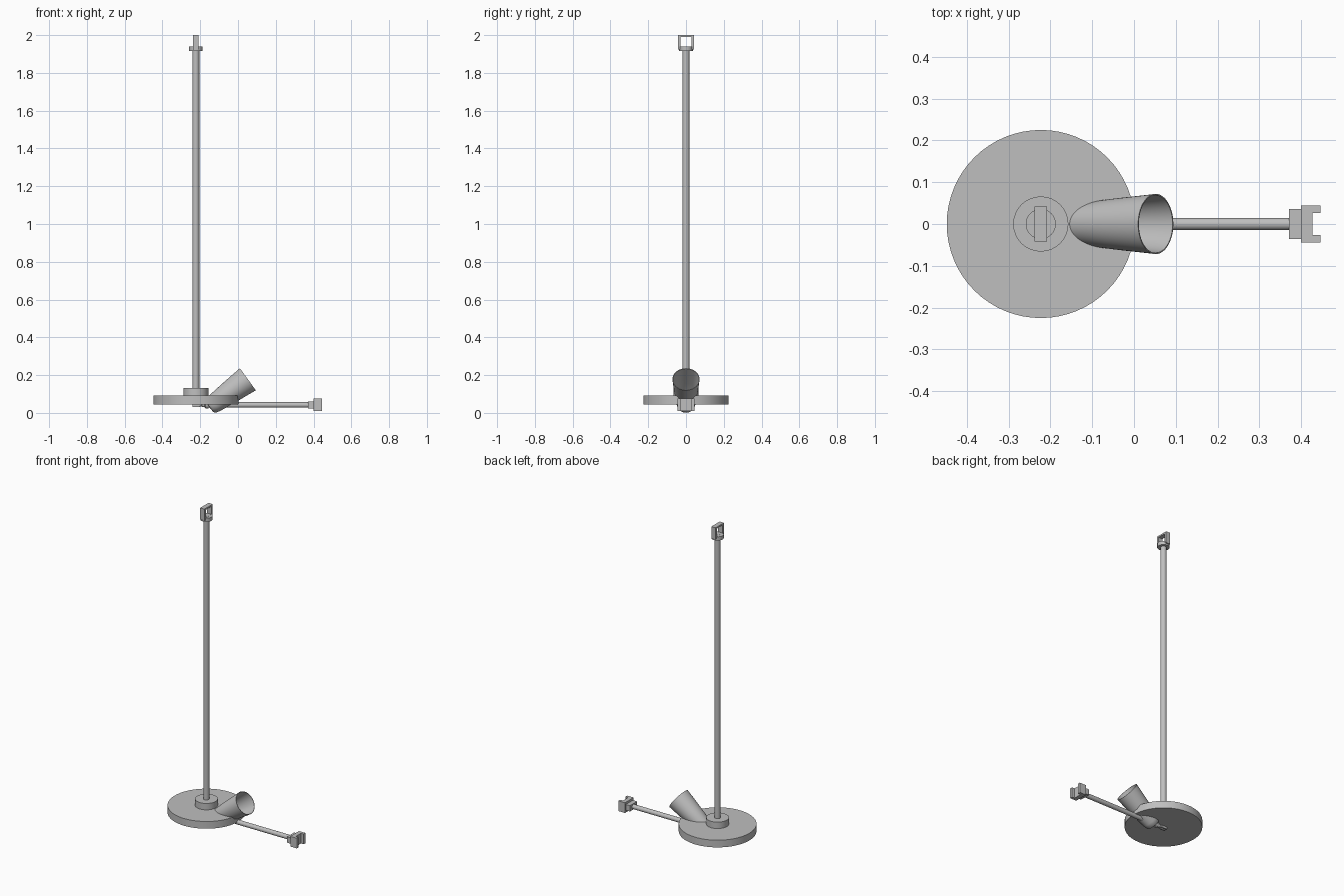
import bpy, bmesh, math
from mathutils import Matrix, Vector

if "Cube" in bpy.data.objects:
    bpy.data.objects.remove(bpy.data.objects["Cube"])

metal = bpy.data.materials.new("grey metal")
metal.diffuse_color = (0.52, 0.52, 0.52, 1)
metal.use_nodes = True
metal.node_tree.nodes["Principled BSDF"].inputs["Base Color"].default_value = metal.diffuse_color


def add_mesh(name, bm, smooth=False):
    bmesh.ops.recalc_face_normals(bm, faces=bm.faces)
    me = bpy.data.meshes.new(name)
    bm.to_mesh(me)
    bm.free()
    me.materials.append(metal)
    ob = bpy.data.objects.new(name, me)
    bpy.context.collection.objects.link(ob)
    if smooth:
        bpy.ops.object.select_all(action='DESELECT')
        ob.select_set(True)
        bpy.context.view_layer.objects.active = ob
        bpy.ops.object.shade_smooth_by_angle(angle=math.radians(35))
    return ob


def lathe(name, profile, origin, axis=(0, 0, 1), n=48):
    """Spin (radius, height) points about an axis through origin."""
    bm = bmesh.new()
    vs = [bm.verts.new((r, 0, h)) for r, h in profile]
    edges = [bm.edges.new(p) for p in zip(vs, vs[1:])]
    bmesh.ops.spin(bm, geom=vs + edges, cent=(0, 0, 0), axis=(0, 0, 1),
                   angle=math.tau, steps=n)
    bmesh.ops.remove_doubles(bm, verts=bm.verts, dist=1e-5)
    rot = Vector((0, 0, 1)).rotation_difference(Vector(axis)).to_matrix().to_4x4()
    bmesh.ops.transform(bm, matrix=Matrix.Translation(origin) @ rot, verts=bm.verts)
    return add_mesh(name, bm, True)


def rod(name, r, length, origin, axis=(0, 0, 1), n=32):
    return lathe(name, [(0, 0), (r, 0), (r, length), (0, length)], origin, axis, n)


def boxes(name, bounds):
    """One object from boxes given as (x0, x1, y0, y1, z0, z1)."""
    bm = bmesh.new()
    for x0, x1, y0, y1, z0, z1 in bounds:
        m = Matrix.Translation(((x0 + x1) / 2, (y0 + y1) / 2, (z0 + z1) / 2))
        bmesh.ops.create_cube(bm, size=1, matrix=m @ Matrix.Diagonal((x1 - x0, y1 - y0, z1 - z0, 1)))
    return add_mesh(name, bm)


PX = -0.223   # pole position
AZ = 0.042    # arm height

# Base, hub and pole
rod("base", 0.225, 0.046, (PX, 0, 0.045), n=64)
rod("hub", 0.066, 0.041, (PX, 0, 0.091))
rod("pole", 0.018, 1.785, (PX, 0, 0.13))

# Collar and open square loop at the top of the pole
rod("pole_collar", 0.036, 0.024, (PX, 0, 1.915))
X0, X1 = PX - 0.015, PX + 0.015
boxes("pole_loop", [(X0, X1, -0.042, -0.028, 1.925, 2.0),
                    (X0, X1, 0.028, 0.042, 1.925, 2.0),
                    (X0, X1, -0.028, 0.028, 1.99, 2.0),
                    (X0, X1, -0.028, 0.028, 1.925, 1.94)])

# Horizontal arm with a forked bracket at its outer end
rod("arm", 0.0145, 0.54, (-0.165, 0, AZ), (1, 0, 0))
boxes("bracket_neck", [(0.371, 0.402, -0.036, 0.036, 0.024, 0.061)])
boxes("bracket_fork", [(0.40, 0.427, -0.044, 0.044, 0.01, 0.075),
                       (0.427, 0.446, -0.044, -0.026, 0.01, 0.075),
                       (0.427, 0.446, 0.026, 0.044, 0.01, 0.075)])

# Small fitting at the inner end of the arm, under the base
lathe("arm_tip", [(0, 0), (0.007, 0), (0.007, 0.012), (0.012, 0.015),
                  (0.012, 0.028), (0.018, 0.032), (0.018, 0.05), (0, 0.05)],
      (-0.205, 0, AZ), (1, 0, 0), 24)
boxes("tip_fork", [(-0.24, -0.2, s * 0.009 - 0.004, s * 0.009 + 0.004, 0.031, 0.05)
                   for s in (-1, 1)])

# Hollow tilted lamp shade
lathe("shade", [(0, -0.252), (0.034, -0.25), (0.044, -0.241), (0.05, -0.219),
                (0.061, -0.12), (0.072, 0), (0.069, 0),
                (0.058, -0.12), (0.047, -0.215), (0.04, -0.235), (0, -0.245)],
      (0.052, 0, 0.178), (0.81, 0, 0.585), 48)
